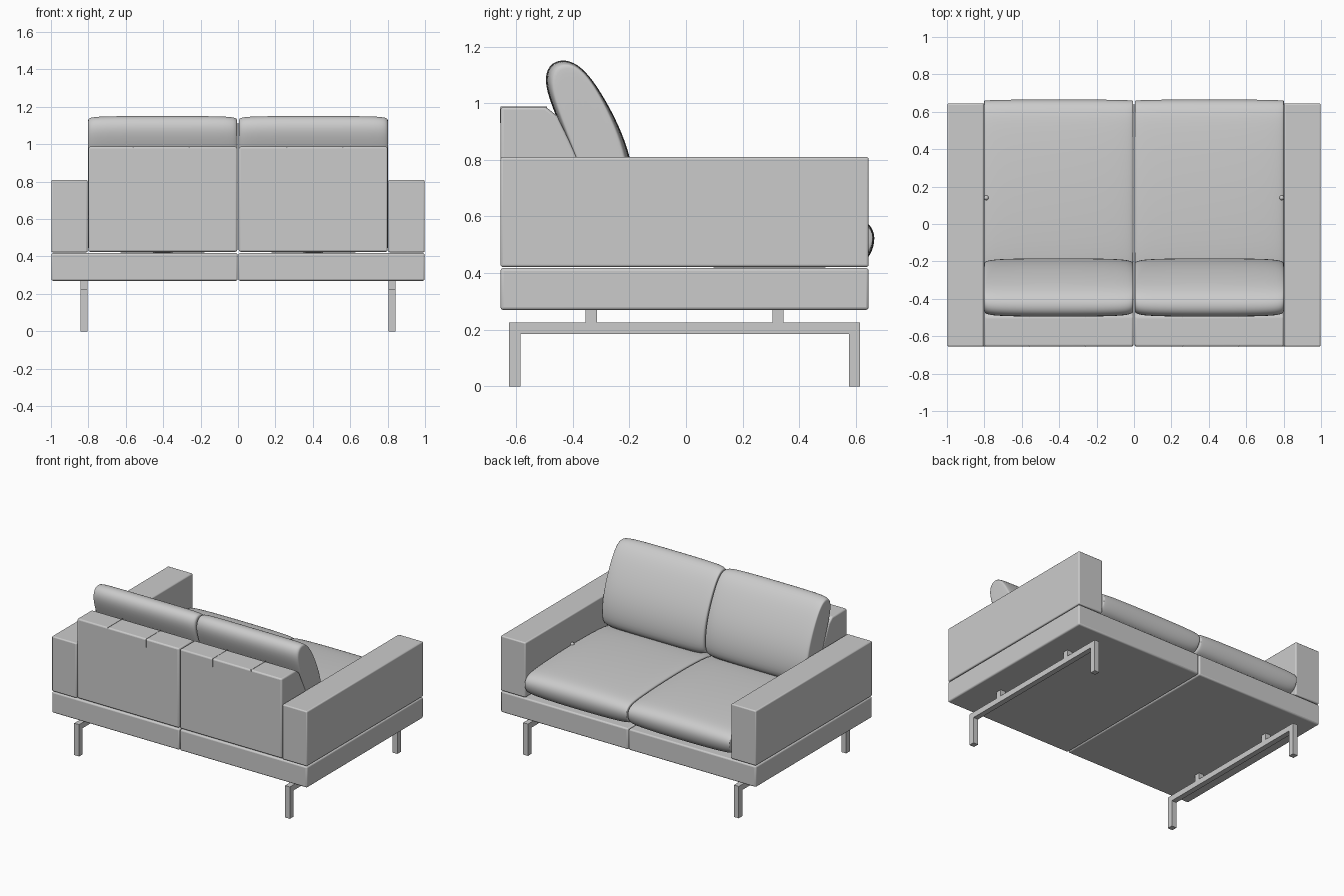
import bpy
import bmesh
import math
from mathutils import Vector

cube = bpy.data.objects.get("Cube")
if cube:
    bpy.data.objects.remove(cube, do_unlink=True)

grey = bpy.data.materials.new("grey fabric")
grey.use_nodes = True
colour = (0.6, 0.6, 0.6, 1)
grey.diffuse_color = colour
grey.node_tree.nodes["Principled BSDF"].inputs["Base Color"].default_value = colour


def finish(name, bm, bevel=0, subdivide=0):
    bmesh.ops.recalc_face_normals(bm, faces=bm.faces)
    mesh = bpy.data.meshes.new(name)
    bm.to_mesh(mesh)
    bm.free()
    mesh.materials.append(grey)
    obj = bpy.data.objects.new(name, mesh)
    bpy.context.collection.objects.link(obj)
    if bevel:
        mod = obj.modifiers.new("soft edges", "BEVEL")
        mod.width = bevel
        mod.segments = 3
    if subdivide:
        mod = obj.modifiers.new("smooth", "SUBSURF")
        mod.levels = mod.render_levels = subdivide
    if bevel or subdivide:
        bpy.ops.object.select_all(action="DESELECT")
        obj.select_set(True)
        bpy.context.view_layer.objects.active = obj
        if subdivide:
            bpy.ops.object.shade_smooth()
        else:
            bpy.ops.object.shade_smooth_by_angle(angle=math.radians(35))
    return obj


def box(name, xs, ys, zs, bevel=0):
    bm = bmesh.new()
    bmesh.ops.create_cube(bm, size=1)
    for v in bm.verts:
        v.co = Vector([(a + b) / 2 + c * (b - a)
                       for c, (a, b) in zip(v.co, (xs, ys, zs))])
    return finish(name, bm, bevel)


def loft(name, profile, sections, bevel=0, subdivide=0):
    """Join copies of a (y, z) profile; each section is x, y scale, z scale."""
    bm = bmesh.new()
    cy = sum(p[0] for p in profile) / len(profile)
    cz = sum(p[1] for p in profile) / len(profile)
    rings = [[bm.verts.new((x, cy + (y - cy) * sy, cz + (z - cz) * sz))
              for y, z in profile] for x, sy, sz in sections]
    n = len(profile)
    for a, b in zip(rings, rings[1:]):
        for i in range(n):
            j = (i + 1) % n
            bm.faces.new((a[i], a[j], b[j], b[i]))
    bm.faces.new(rings[0])
    bm.faces.new(rings[-1])
    return finish(name, bm, bevel, subdivide)


def padded(side, ends):
    """Sections from the centre seam to the arm, mirrored about the middle."""
    mid, half = 0.403, 0.4
    xs = [(mid - half * u, sy, sz) for u, sy, sz in ends]
    xs += [(mid + half * u, sy, sz) for u, sy, sz in reversed(ends[:-1])]
    return [(side * x, sy, sz) for x, sy, sz in xs]


BACK_Y, FRONT_Y = -0.655, 0.645
rest_profile = [(BACK_Y, 0.425), (BACK_Y, 0.987), (-0.495, 0.987), (-0.455, 0.955),
                (-0.38, 0.8), (-0.31, 0.6), (-0.31, 0.425)]
seat_profile = [(-0.38, 0.425), (-0.38, 0.6), (-0.1, 0.625), (0.25, 0.625),
                (0.52, 0.61), (0.625, 0.595), (0.665, 0.555), (0.668, 0.5),
                (0.635, 0.43), (0.55, 0.42), (0.2, 0.42)]
pillow_profile = [(-0.2, 0.59), (-0.178, 0.68), (-0.192, 0.8), (-0.235, 0.92),
                  (-0.3, 1.04), (-0.355, 1.115), (-0.41, 1.155), (-0.475, 1.15),
                  (-0.505, 1.09), (-0.475, 0.99), (-0.415, 0.85), (-0.35, 0.7),
                  (-0.33, 0.59)]
seat_ends = [(1, 0.975, 0.72), (0.995, 0.985, 0.8), (0.96, 0.99, 0.9),
             (0.7, 1, 0.98), (0, 1, 1.02)]
pillow_ends = [(1, 0.78, 0.9), (0.995, 0.86, 0.94), (0.95, 0.93, 0.975),
               (0.8, 0.98, 0.995), (0.4, 1, 1), (0, 1, 1)]

for side, label in ((1, "left"), (-1, "right")):
    def span(a, b):
        return sorted((side * a, side * b))

    # Upholstered base and arm
    box(f"{label}_base", span(0.002, 0.998), (BACK_Y, FRONT_Y), (0.27, 0.418), 0.01)
    box(f"{label}_arm", span(0.804, 0.998), (BACK_Y, FRONT_Y), (0.422, 0.81), 0.008)

    # Backrest with short seams folded over its top edge
    loft(f"{label}_backrest", rest_profile,
         [(side * 0.004, 1, 1), (side * 0.8, 1, 1)], bevel=0.01)
    for x in (0.26, 0.56):
        box(f"{label}_backrest_top_seam", span(x - 0.002, x + 0.002),
            (BACK_Y, -0.49), (0.98, 0.989))
        box(f"{label}_backrest_rear_seam", span(x - 0.002, x + 0.002),
            (BACK_Y - 0.002, BACK_Y + 0.005), (0.93, 0.985))

    # Loose cushions
    loft(f"{label}_seat_cushion", seat_profile, padded(side, seat_ends), subdivide=2)
    loft(f"{label}_back_cushion", pillow_profile, padded(side, pillow_ends), subdivide=2)

    # Small tuft where the seat cushion meets the arm
    bm = bmesh.new()
    bmesh.ops.create_uvsphere(bm, u_segments=12, v_segments=8, radius=0.014)
    bmesh.ops.translate(bm, verts=bm.verts, vec=(side * 0.79, 0.14, 0.612))
    finish(f"{label}_tuft", bm, subdivide=1)

    # Square tube leg frame
    tube = span(0.805, 0.843)
    box(f"{label}_leg_rail", tube, (-0.625, 0.615), (0.185, 0.225))
    for y in (-0.625, 0.575):
        box(f"{label}_leg", tube, (y, y + 0.04), (0, 0.185))
    for y in (-0.355, 0.305):
        box(f"{label}_rail_spacer", tube, (y, y + 0.04), (0.225, 0.272))
